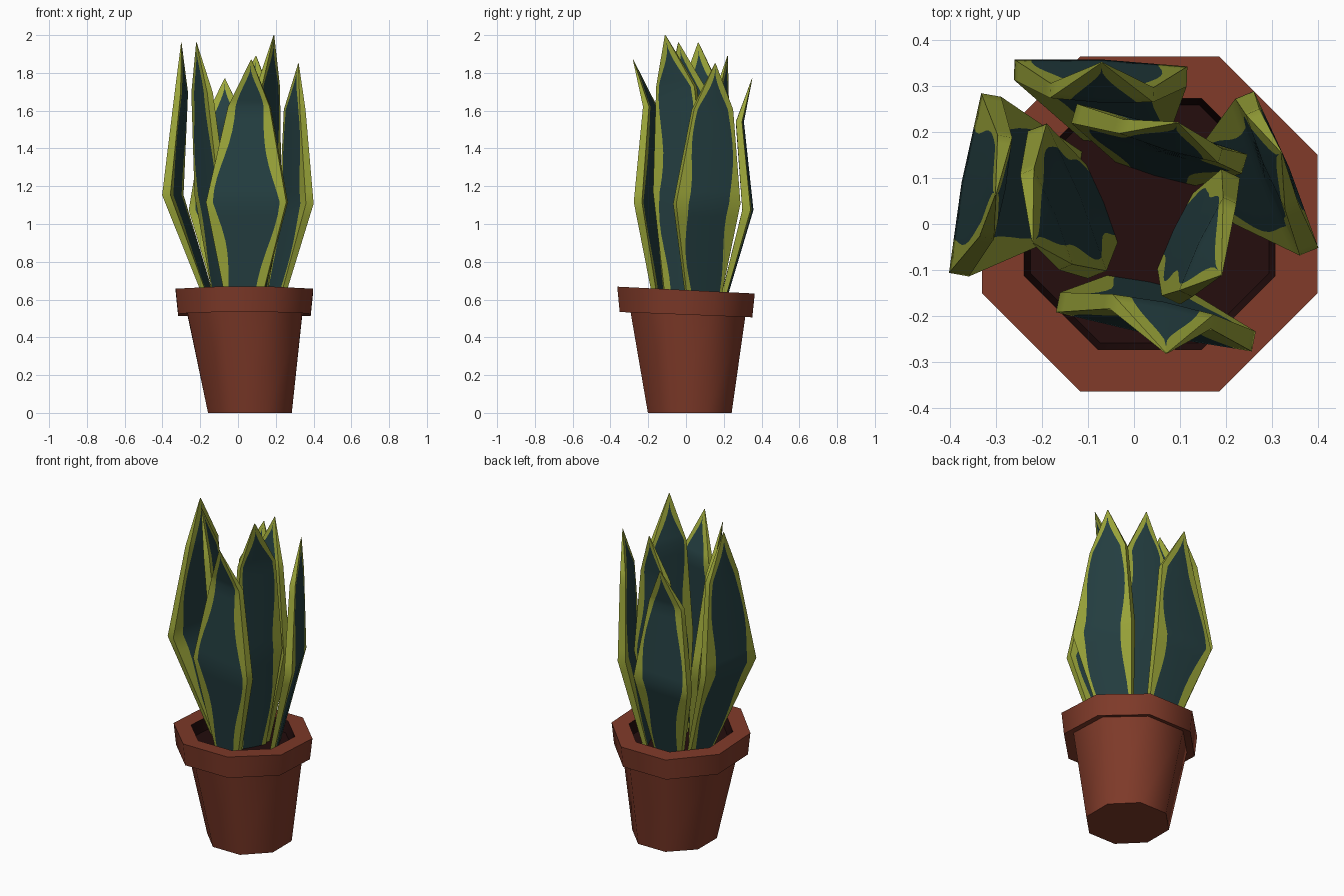
import bpy, bmesh, math
from mathutils import Vector

if "Cube" in bpy.data.objects:
    bpy.data.objects.remove(bpy.data.objects["Cube"])


def material(name, rgb):
    m = bpy.data.materials.new(name)
    m.diffuse_color = (*rgb, 1)
    m.use_nodes = True
    m.node_tree.nodes["Principled BSDF"].inputs["Base Color"].default_value = m.diffuse_color
    return m


TERRACOTTA = material("terracotta", (0.21, 0.042, 0.022))
SOIL = material("dark soil", (0.017, 0.004, 0.004))
LIME = material("lime leaf edge", (0.33, 0.38, 0.042))
GREEN = material("dark leaf green", (0.018, 0.050, 0.054))


def loft(name, rings, mats, index_rule, angle, cap_end_index=0):
    """Skin closed rings of equal length, cap both ends, colour by rule(row, column)."""
    bm = bmesh.new()
    rows = [[bm.verts.new(p) for p in ring] for ring in rings]
    n = len(rows[0])
    for r in range(len(rows) - 1):
        for c in range(n):
            d = (c + 1) % n
            f = bm.faces.new((rows[r][c], rows[r][d], rows[r + 1][d], rows[r + 1][c]))
            f.material_index = index_rule(r, c)
    bm.faces.new(rows[0][::-1])
    bm.faces.new(rows[-1]).material_index = cap_end_index
    bmesh.ops.recalc_face_normals(bm, faces=bm.faces)
    me = bpy.data.meshes.new(name)
    bm.to_mesh(me)
    bm.free()
    for m in mats:
        me.materials.append(m)
    ob = bpy.data.objects.new(name, me)
    bpy.context.collection.objects.link(ob)
    bpy.ops.object.select_all(action='DESELECT')
    ob.select_set(True)
    bpy.context.view_layer.objects.active = ob
    bpy.ops.object.shade_smooth_by_angle(angle=math.radians(angle))
    return ob


# Octagonal pot: rings of z, radius, centre x, centre y, tilt
def octagon(z, r, cx, cy, tilt):
    pts = []
    for k in range(8):
        a = math.radians(22.5 + 45 * k)
        x, y = cx + r * math.cos(a), cy + r * math.sin(a)
        pts.append((x, y, z - tilt * y))
    return pts


pot_profile = [
    (0.00, 0.240, 0.063, 0.02, 0.0),
    (0.53, 0.330, 0.036, 0.01, 0.04),
    (0.52, 0.380, 0.034, 0.00, 0.04),
    (0.65, 0.394, 0.034, 0.00, 0.05),
    (0.65, 0.295, 0.034, 0.00, 0.05),
    (0.58, 0.280, 0.034, 0.00, 0.05),
]
loft("pot", [octagon(*p) for p in pot_profile], [TERRACOTTA, SOIL],
     lambda r, c: 1 if r == 4 else 0, 50, 1)

# Leaves: base xy, the two ends of the widest chord, upper centre, tip
LEAVES = {
    "left_outer": ((-0.14, 0.07), (-0.38, -0.11), (-0.31, 0.28), (-0.30, 0.08), (-0.30, 0.065, 1.96)),
    "left_inner": ((-0.08, 0.04), (-0.08, -0.11), (-0.21, 0.21), (-0.19, 0.01), (-0.22, -0.04, 1.96)),
    "front": ((0.03, -0.14), (0.26, -0.255), (-0.165, -0.17), (0.06, -0.19), (0.07, -0.28, 1.87)),
    "right_inner": ((0.10, -0.02), (0.21, 0.11), (0.08, -0.165), (0.16, -0.05), (0.19, -0.11, 2.0)),
    "right_outer": ((0.19, 0.09), (0.24, 0.28), (0.38, -0.06), (0.30, 0.14), (0.32, 0.155, 1.85)),
    "back_outer": ((-0.02, 0.19), (-0.26, 0.335), (0.115, 0.32), (-0.07, 0.285), (-0.07, 0.35, 1.77)),
    "back_inner": ((0.05, 0.12), (-0.13, 0.24), (0.24, 0.13), (0.08, 0.18), (0.095, 0.22, 1.89)),
}
STEPS = 8


def leaf(name, base, end_a, end_b, upper, tip, phase):
    a, b = Vector(end_a), Vector(end_b)
    along = (a - b).normalized()
    normal = Vector((along.y, -along.x))
    mid, half = (a + b) / 2, (a - b).length / 2
    scale = (tip[2] - 0.58) / 1.3
    # keys: centre, height, half width, half thickness
    keys = [
        (Vector(base), 0.57, 0.09, 0.012),
        (mid, 0.58 + 0.54 * scale, half, 0.022),
        (Vector(upper), 0.58 + 1.05 * scale, 0.112, 0.016),
        (Vector(tip[:2]), tip[2], 0.002, 0.001),
    ]
    rings, bands = [], []
    for k in range(3):
        for s in range(STEPS + (k == 2)):
            t = s / STEPS
            (c0, z0, w0, h0), (c1, z1, w1, h1) = keys[k], keys[k + 1]
            c, z = c0.lerp(c1, t), z0 + (z1 - z0) * t
            w, h = w0 + (w1 - w0) * t, h0 + (h1 - h0) * t
            # wavy limits of the dark centre, closing towards the tip
            fade = 1 if k < 2 else max(0, 1 - (t / 0.8) ** 2)
            lo = (0.73 + 0.13 * math.sin(z * 9 + phase)) * fade
            hi = (0.73 + 0.13 * math.sin(z * 8 + phase + 2.4)) * fade
            lo, hi = max(lo, 0.02), max(hi, 0.02)
            bands.append(fade > 0)
            cols = (-1, -lo, 0, hi, 1)
            front = [(u, h * (1.35 - 0.35 * abs(u))) for u in cols]
            ring = front + [(u, -v) for u, v in reversed(front)]
            rings.append([(*(c + along * (u * w) + normal * v), z) for u, v in ring])

    def colour(r, col):
        return 1 if col in (1, 2, 6, 7) and bands[r] else 0
    loft(name, rings, [LIME, GREEN], colour, 35)


for i, (name, data) in enumerate(LEAVES.items()):
    leaf("leaf_" + name, *data, i * 1.7)
